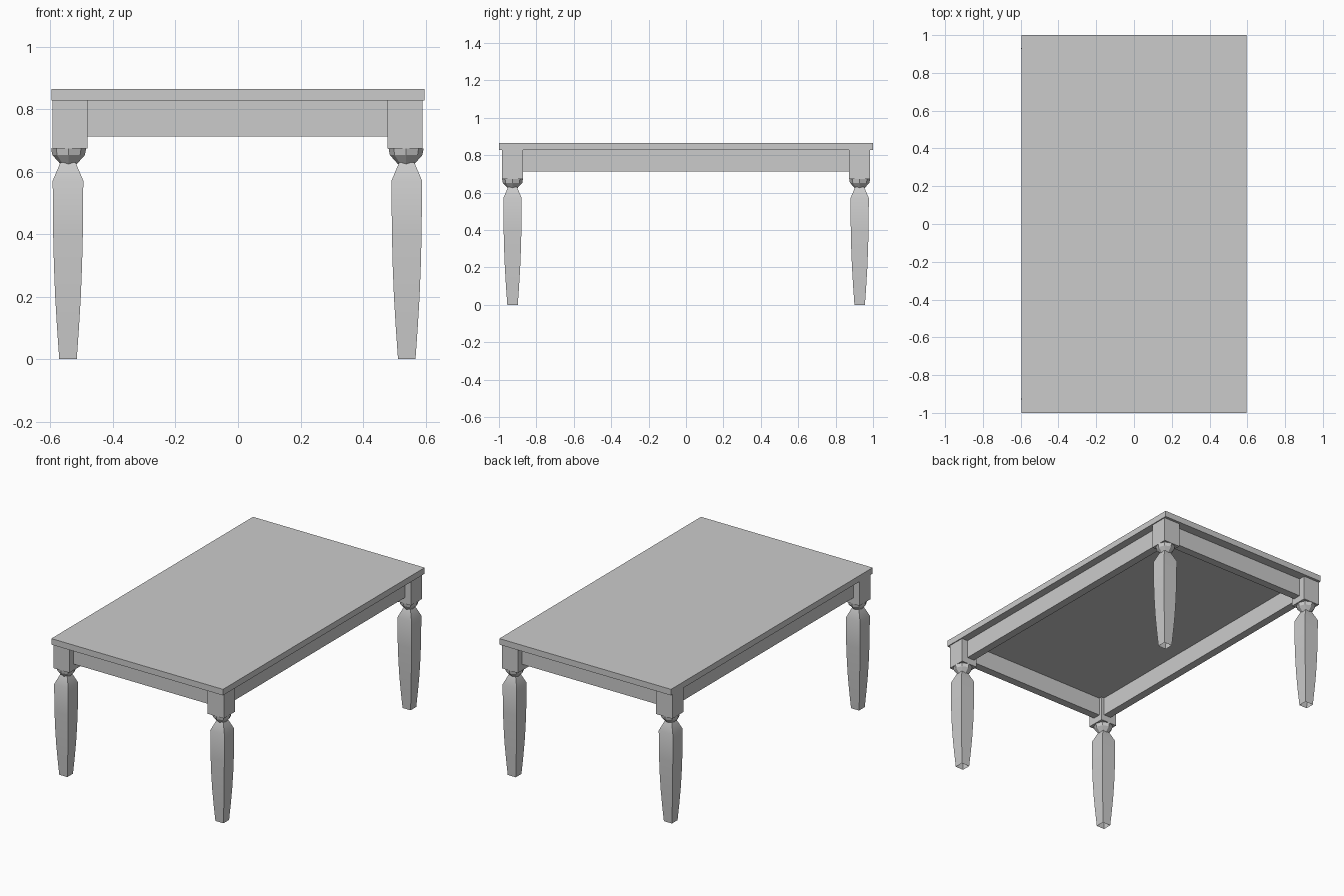
import bpy, bmesh, math
from mathutils import Matrix

if "Cube" in bpy.data.objects:
    bpy.data.objects.remove(bpy.data.objects["Cube"])

OX, OY = -0.002, 0.0005    # the frame sits slightly off the tabletop centre
LX, LY = 0.536, 0.928      # leg spacing from the frame centre


def finish(name, bm, smooth=0):
    bmesh.ops.recalc_face_normals(bm, faces=bm.faces)
    me = bpy.data.meshes.new(name)
    bm.to_mesh(me)
    bm.free()
    ob = bpy.data.objects.new(name, me)
    bpy.context.collection.objects.link(ob)
    if smooth:
        bpy.ops.object.select_all(action='DESELECT')
        ob.select_set(True)
        bpy.context.view_layer.objects.active = ob
        bpy.ops.object.shade_smooth_by_angle(angle=math.radians(smooth))
    return ob


def box(name, x0, x1, y0, y1, z0, z1):
    bm = bmesh.new()
    bmesh.ops.create_cube(bm, size=1, matrix=Matrix.Translation(
        ((x0 + x1) / 2, (y0 + y1) / 2, (z0 + z1) / 2))
        @ Matrix.Diagonal((x1 - x0, y1 - y0, z1 - z0, 1)))
    return finish(name, bm)


def lathe(name, cx, cy, profile, sides, turn, smooth=0):
    """Stack of regular rings given as (radius, z), open at both ends."""
    bm = bmesh.new()
    rings = [[bm.verts.new((cx + r * math.cos(turn + math.tau * i / sides),
                            cy + r * math.sin(turn + math.tau * i / sides), z))
              for i in range(sides)] for r, z in profile]
    for a, b in zip(rings, rings[1:]):
        for i in range(sides):
            j = (i + 1) % sides
            bm.faces.new((a[i], a[j], b[j], b[i]))
    return finish(name, bm, smooth)


# tabletop
box("tabletop", -0.596, 0.596, -1, 1, 0.827, 0.865)

# legs: square block, faceted collar, tapered square foot
LEG = [(0.056, 0), (0.070, 0.1), (0.082, 0.2), (0.090, 0.3),
       (0.095, 0.4), (0.098, 0.571), (0.048, 0.63)]
COLLAR = [(0.026, 0.624), (0.052, 0.653), (0.056, 0.674)]
H = 0.056
for sx, xn in ((-1, "left"), (1, "right")):
    for sy, yn in ((-1, "front"), (1, "back")):
        x, y = OX + sx * LX, OY + sy * LY
        tag = f"{yn}_{xn}"
        box(f"{tag}_leg_block", x - H, x + H, y - H, y + H, 0.674, 0.827)
        lathe(f"{tag}_leg_collar", x + sx * 0.004, y, COLLAR, 8, 0)
        lathe(f"{tag}_leg", x + sx * 0.006, y,
              [(w / math.sqrt(2), z) for w, z in LEG], 4, math.pi / 4, 60)

# apron rails between the leg blocks, given by recess from the block faces
OUT, INN = 0.042, 0.02
for s, n in ((-1, "front"), (1, "back")):
    a, b = sorted((OY + s * (LY + H - OUT), OY + s * (LY - H + INN)))
    box(f"{n}_apron", OX - LX + H, OX + LX - H, a, b, 0.713, 0.827)
for s, n in ((-1, "left"), (1, "right")):
    a, b = sorted((OX + s * (LX + H - OUT), OX + s * (LX - H + INN)))
    box(f"{n}_apron", a, b, OY - LY + H, OY + LY - H, 0.713, 0.827)
